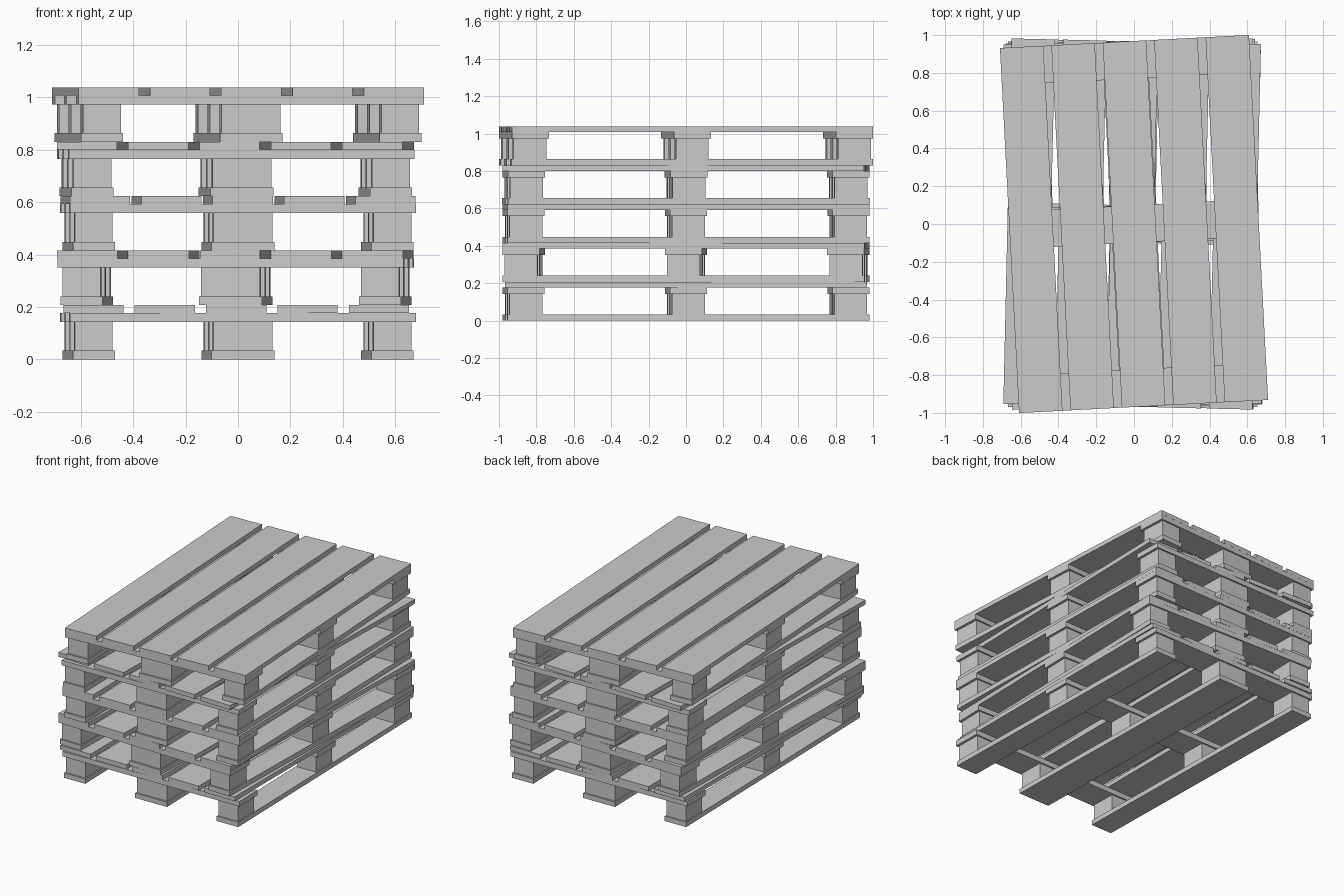
import bpy
import bmesh
from math import radians
from mathutils import Matrix

if "Cube" in bpy.data.objects:
    bpy.data.objects.remove(bpy.data.objects["Cube"])

PITCH = 0.2075
HALF_L = 0.9675
# layer heights inside one pallet
Z_RUNNER, Z_BLOCK, Z_CROSS = 0.033, 0.143, 0.1775


def box(bm, x, y, z0, z1, w, l):
    m = Matrix.Translation((x, y, (z0 + z1) / 2)) @ Matrix.Diagonal((w, l, z1 - z0, 1))
    bmesh.ops.create_cube(bm, size=1, matrix=m)


def make(name, boxes, z, angle, offset):
    bm = bmesh.new()
    for b in boxes:
        box(bm, *b)
    me = bpy.data.meshes.new(name)
    bm.to_mesh(me)
    bm.free()
    ob = bpy.data.objects.new(name, me)
    ob.location = (offset, 0, z)
    ob.rotation_euler.z = radians(angle)
    bpy.context.collection.objects.link(ob)


# columns across x (centre, width) and rows along y (centre)
columns = [(-0.57, 0.16), (0, 0.24), (0.57, 0.16)]
rows = [-0.868, 0, 0.868]

runners = [(x, 0, 0, Z_RUNNER, w, 2 * HALF_L) for x, w in columns]
blocks = [(x, y, Z_RUNNER, Z_BLOCK, w - 0.015, 0.176) for x, w in columns for y in rows]
crosses = [(0, y, Z_BLOCK, Z_CROSS, 1.32, 0.198) for y in rows]
boards = [((i - 2) * 0.2725, 0, Z_CROSS, PITCH, 0.23, 2 * HALF_L) for i in range(5)]

# per pallet: base angle, base shift, deck angle, deck shift
stack = [
    (1.15, 0.0, 0.0, -0.007),
    (-1.2, -0.008, -1.2, -0.01),
    (1.15, 0.0, 1.1, 0.0),
    (1.35, -0.008, -1.3, -0.01),
    (3.0, 0.0, 3.0, 0.0),
]

for i, (base_a, base_x, deck_a, deck_x) in enumerate(stack):
    z = i * PITCH
    n = i + 1
    make(f"pallet_{n}_bottom_runners", runners, z, base_a, base_x)
    make(f"pallet_{n}_blocks", blocks, z, base_a, base_x)
    make(f"pallet_{n}_cross_boards", crosses, z, base_a, base_x)
    make(f"pallet_{n}_deck_boards", boards, z, deck_a, deck_x)
